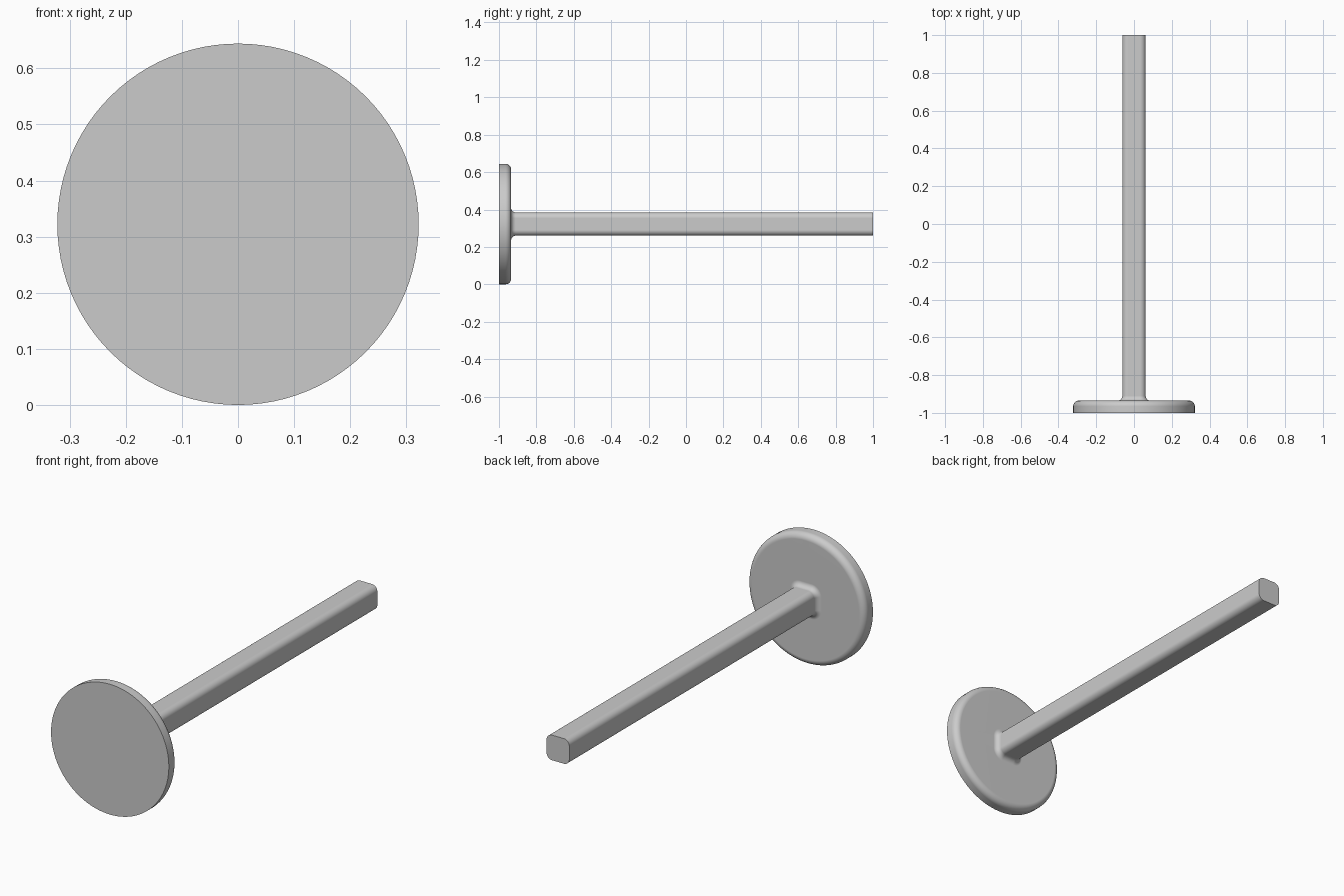
import bpy
import bmesh
from math import sin, cos, pi

# Remove the default object
cube = bpy.data.objects.get("Cube")
if cube:
    bpy.data.objects.remove(cube, do_unlink=True)

DISC_R = 0.322      # disc radius, also the axis height
DISC_BACK = -0.935  # rear face of the disc
EDGE = 0.03         # rounding of the disc rim
SHAFT = 0.062       # half width of the square shaft
CORNER = 0.03       # rounding of the shaft's long edges
FLARE = 0.025       # fillet where shaft meets disc
SEGS = 24
STEPS = 8

grey = bpy.data.materials.new("plain grey")
grey.use_nodes = True
colour = (0.6, 0.6, 0.6, 1)
grey.diffuse_color = colour
grey.node_tree.nodes["Principled BSDF"].inputs["Base Color"].default_value = colour


def outline(bm, y, half, corner):
    """Rounded square around the axis; a circle when corner equals half."""
    ring = []
    for quarter in range(4):
        mid = (quarter + 0.5) * pi / 2
        cx = (half - corner) * (1 if cos(mid) > 0 else -1)
        cz = (half - corner) * (1 if sin(mid) > 0 else -1)
        for i in range(SEGS + 1):
            a = (quarter + i / SEGS) * pi / 2
            ring.append(bm.verts.new((cx + corner * cos(a), y,
                                      DISC_R + cz + corner * sin(a))))
    return ring


# Sections from front to back: disc, rounded rim, flare, shaft
sections = [(-1, DISC_R, DISC_R)]
for i in range(STEPS + 1):
    a = i / STEPS * pi / 2
    r = DISC_R - EDGE + EDGE * cos(a)
    sections.append((DISC_BACK - EDGE + EDGE * sin(a), r, r))
for i in range(STEPS + 1):
    a = i / STEPS * pi / 2
    d = FLARE * (1 - sin(a))
    sections.append((DISC_BACK + FLARE * (1 - cos(a)), SHAFT + d, CORNER + d))
sections.append((1, SHAFT, CORNER))

# Loft the sections into one closed solid
bm = bmesh.new()
rings = [outline(bm, *s) for s in sections]
for r0, r1 in zip(rings, rings[1:]):
    for i in range(len(r0)):
        j = (i + 1) % len(r0)
        bm.faces.new((r0[i], r0[j], r1[j], r1[i]))
bm.faces.new(rings[0])
bm.faces.new(rings[-1])
bmesh.ops.remove_doubles(bm, verts=bm.verts[:], dist=1e-5)
bmesh.ops.recalc_face_normals(bm, faces=bm.faces[:])

mesh = bpy.data.meshes.new("disc_and_shaft")
bm.to_mesh(mesh)
bm.free()
mesh.materials.append(grey)
pin = bpy.data.objects.new("disc_and_shaft", mesh)
bpy.context.collection.objects.link(pin)

# Smooth roundings, crisp end faces
bpy.ops.object.select_all(action='DESELECT')
pin.select_set(True)
bpy.context.view_layer.objects.active = pin
bpy.ops.object.shade_smooth_by_angle(angle=pi / 6)
weighted = pin.modifiers.new("flat_faces", 'WEIGHTED_NORMAL')
weighted.keep_sharp = True
